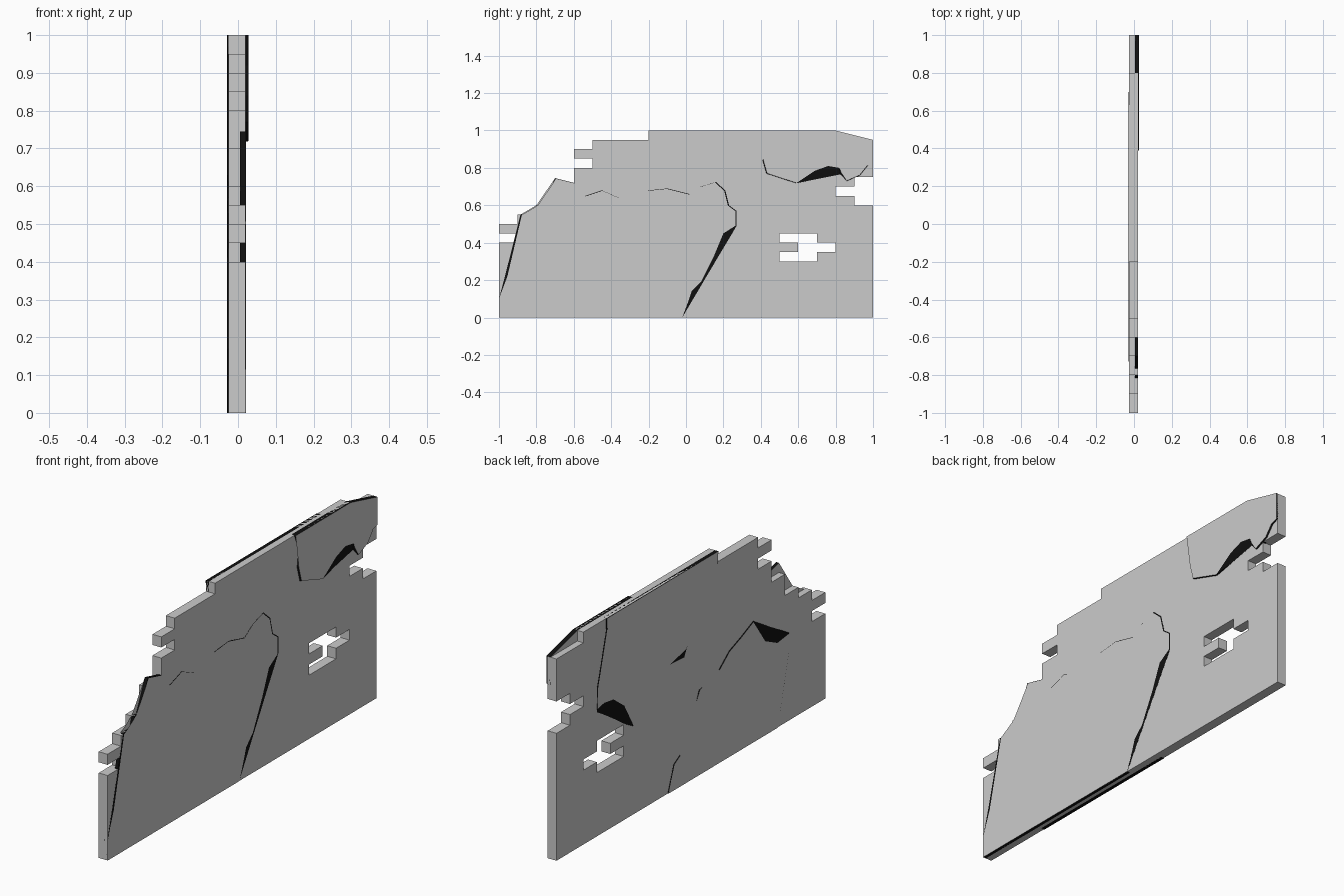
import bpy, bmesh

if "Cube" in bpy.data.objects:
    bpy.data.objects.remove(bpy.data.objects["Cube"])

X0, X1 = -0.0255, 0.0205   # faces of the wall core

# Dark colour of the broken plaster edges
dark = bpy.data.materials.new("broken_edge")
dark.diffuse_color = (0.005, 0.005, 0.005, 1)
dark.use_nodes = True
dark.node_tree.nodes["Principled BSDF"].inputs["Base Color"].default_value = dark.diffuse_color
plain = bpy.data.materials.new("plaster")
plain.diffuse_color = (0.8, 0.8, 0.8, 1)
plain.use_nodes = True
plain.node_tree.nodes["Principled BSDF"].inputs["Base Color"].default_value = plain.diffuse_color


def add_object(name, bm):
    bmesh.ops.recalc_face_normals(bm, faces=bm.faces)
    mesh = bpy.data.meshes.new(name)
    bm.to_mesh(mesh)
    bm.free()
    ob = bpy.data.objects.new(name, mesh)
    bpy.context.collection.objects.link(ob)
    return ob


# Brick core: each course is 0.05 high, bricks step by 0.1 along y
left = [-1] * 8 + [-.9, -1, -.9, -.8, -.7, -.7, -.6, -.6, -.5, -.6, -.5, -.2]
right = {12: .9, 13: .8, 14: .9, 19: .8}
gaps = {6: (.5, .7), 7: (.6, .8), 8: (.5, .7)}
bm = bmesh.new()
verts = {}


def corner(j, k):
    if (j, k) not in verts:
        verts[j, k] = bm.verts.new((X0, j / 10, k / 20))
    return verts[j, k]


for k in range(20):
    for j in range(-10, 10):
        mid = j / 10 + .05
        lo, hi = gaps.get(k, (2, 2))
        if left[k] < mid < right.get(k, 1) and not lo < mid < hi:
            bm.faces.new([corner(j, k), corner(j + 1, k),
                          corner(j + 1, k + 1), corner(j, k + 1)])
out = bmesh.ops.extrude_face_region(bm, geom=bm.faces[:], use_keep_orig=True)
bmesh.ops.translate(bm, vec=(X1 - X0, 0, 0),
                    verts=[v for v in out["geom"] if isinstance(v, bmesh.types.BMVert)])
bmesh.ops.dissolve_limit(bm, angle_limit=0.01, verts=bm.verts[:], edges=bm.edges[:])
add_object("brick_wall", bm)


# Plaster panel: grey cap, dark edge that slopes out to the base outline
def panel(name, x_cap, outline, base=None):
    base = base or {}
    side = 1 if x_cap > 0 else -1
    surf = (X1 if side > 0 else X0) + side * .0003
    inner = surf - side * .0153
    cy = sum(p[0] for p in outline) / len(outline)
    cz = sum(p[1] for p in outline) / len(outline)
    bm = bmesh.new()
    loops = [[], [], []]
    for i, (y, z) in enumerate(outline):
        by, bz = base.get(i, (y, z))
        border = abs(y) >= 1 or z in (0, 1)
        f = 1 if border or i in base else .988
        loops[0].append(bm.verts.new((inner, by, bz)))
        loops[1].append(bm.verts.new((surf, by, bz)))
        loops[2].append(bm.verts.new((x_cap, cy + (y - cy) * f, cz + (z - cz) * f)))
    n = len(outline)
    for a, b in zip(loops, loops[1:]):
        for i in range(n):
            bm.faces.new([a[i], a[(i + 1) % n], b[(i + 1) % n], b[i]]).material_index = 1
    bm.faces.new(loops[0][::-1])
    bm.faces.new(loops[2])
    bmesh.ops.triangulate(bm, faces=bm.faces[:])
    ob = add_object(name, bm)
    ob.data.materials.append(plain)
    ob.data.materials.append(dark)


# Right side panels
panel("lower_right_plaster", .0215,
      [(-1, 0), (-1, .1), (-.955, .22), (-.885, .55), (-.815, .55), (-.8, .6),
       (-.765, .6), (-.7, .745), (-.6, .72), (-.54, .65), (-.45, .68), (-.36, .64),
       (-.27, .63), (-.2, .68), (-.1, .69), (.02, .66), (.08, .7), (.16, .725),
       (.21, .68), (.23, .6), (.27, .57), (.27, .49), (.2, .45), (.15, .33),
       (.1, .25), (.08, .19), (.03, .14), (.01, .08), (-.02, 0)],
      {2: (-.968, .22), 22: (.247, .45), 23: (.175, .33), 24: (.128, .25),
       25: (.092, .19), 26: (.063, .14), 27: (.027, .08)})
panel("upper_right_plaster", .0275,
      [(.39, 1), (.42, .92), (.41, .84), (.43, .77), (.59, .718), (.69, .785),
       (.76, .81), (.82, .8), (.83, .775), (.86, .73), (.93, .76), (.97, .81),
       (1, .82), (1, .95), (.8, 1)],
      {5: (.69, .738), 6: (.76, .752), 7: (.825, .765), 8: (.832, .76)})

# Left side panels
panel("lower_left_plaster", -.0285,
      [(.172, 0), (.13, .12), (.06, .16), (0, .21), (-.02, .3), (-.06, .4),
       (-.17, .415), (-.21, .44), (-.284, .498), (-.37, .53), (-.463, .57), (-.56, .427),
       (-.64, .4), (-.731, .412), (-.731, .33), (-.69, .17), (-.642, 0)],
      {6: (-.18, .385), 11: (-.58, .5), 12: (-.65, .46)})
panel("upper_left_plaster", -.0285,
      [(-.2, 1), (-.2, .94), (-.12, .84), (-.075, .775), (0, .69), (.04, .63), (.11, .63),
       (.17, .6), (.22, .5), (.32, .47), (.433, .418), (.5, .54), (.58, .6), (.65, .61),
       (.7, .6), (.7, .695), (.68, .765), (.63, .95), (.63, 1)],
      {5: (.05, .595), 6: (.12, .6), 11: (.5, .455), 12: (.58, .51), 13: (.65, .555), 14: (.7, .585)})
